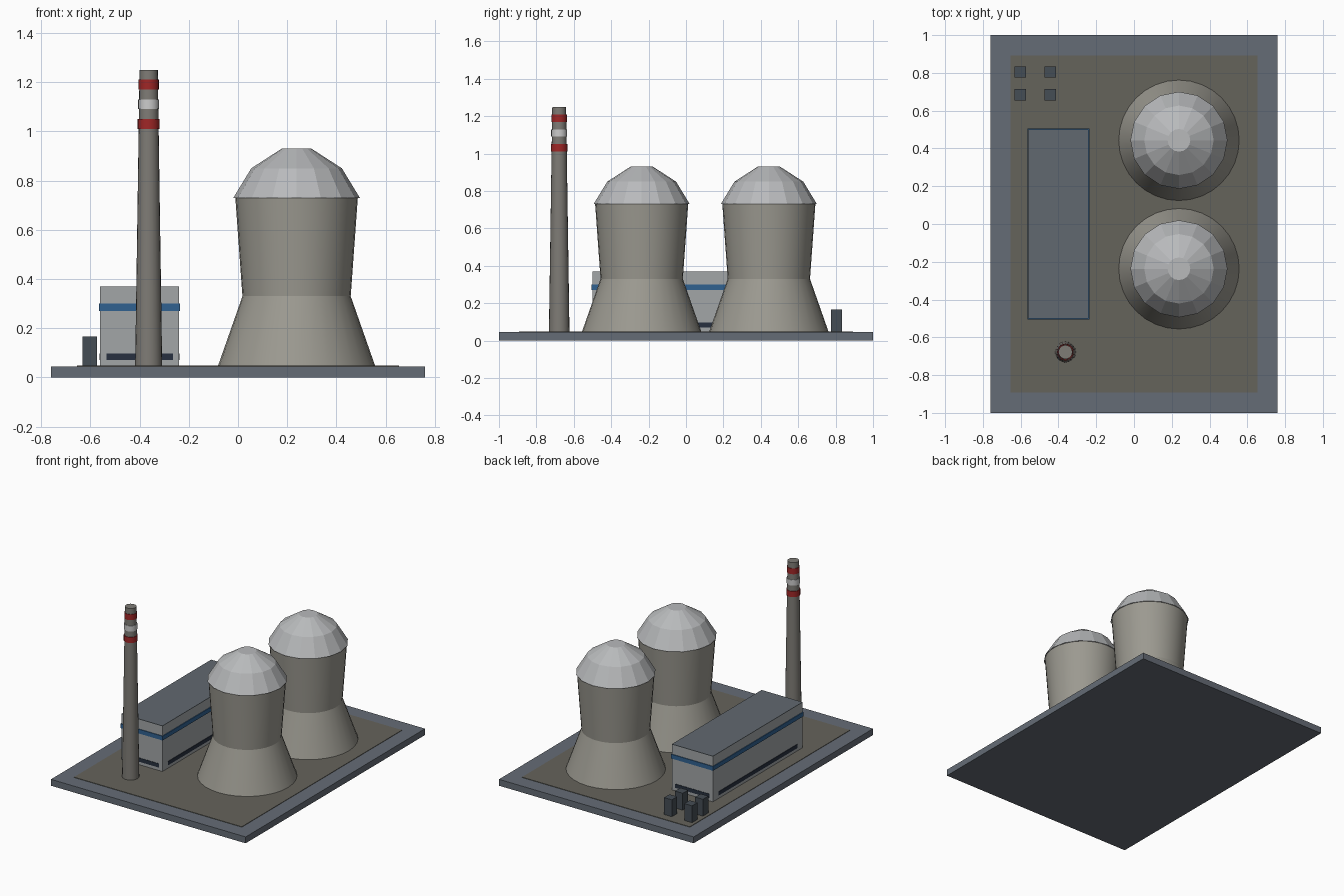
import bpy, math

if "Cube" in bpy.data.objects:
    bpy.data.objects.remove(bpy.data.objects["Cube"])


def material(name, rgb):
    m = bpy.data.materials.new(name)
    m.diffuse_color = (*rgb, 1)
    m.use_nodes = True
    m.node_tree.nodes["Principled BSDF"].inputs["Base Color"].default_value = m.diffuse_color
    return m


SLATE = material("slate", (0.13, 0.15, 0.18))
PAD = material("pad", (0.13, 0.125, 0.105))
CONCRETE = material("concrete", (0.33, 0.32, 0.28))
CHIMNEY = material("chimney", (0.21, 0.20, 0.18))
DOME = material("dome", (0.48, 0.49, 0.50))
WALL = material("wall", (0.36, 0.38, 0.39))
ROOF = material("roof", (0.12, 0.14, 0.16))
BLUE = material("blue", (0.03, 0.12, 0.28))
GLASS = material("glass", (0.02, 0.03, 0.05))
STEEL = material("steel", (0.06, 0.075, 0.09))
RED = material("red", (0.35, 0.02, 0.02))
WHITE = material("white", (0.55, 0.55, 0.55))


def make(name, verts, faces, mat, loc=(0, 0, 0)):
    me = bpy.data.meshes.new(name)
    me.from_pydata(verts, [], faces)
    me.materials.append(mat)
    ob = bpy.data.objects.new(name, me)
    ob.location = loc
    bpy.context.collection.objects.link(ob)
    return ob


def box(name, x, y, z, mat):
    """Box from (min, max) pairs."""
    v = [(a, b, c) for a in x for b in y for c in z]
    f = [(0, 1, 3, 2), (4, 6, 7, 5), (0, 4, 5, 1),
         (2, 3, 7, 6), (0, 2, 6, 4), (1, 5, 7, 3)]
    return make(name, v, f, mat)


def lathe(name, profile, n, x, y, mat, smooth=True):
    """Closed solid turned from (radius, z) points, bottom to top."""
    v = [(r * math.cos(2 * math.pi * i / n), r * math.sin(2 * math.pi * i / n), z)
         for r, z in profile for i in range(n)]
    f = [(k * n + i, k * n + (i + 1) % n, (k + 1) * n + (i + 1) % n, (k + 1) * n + i)
         for k in range(len(profile) - 1) for i in range(n)]
    f += [tuple(reversed(range(n))), tuple(range(len(v) - n, len(v)))]
    ob = make(name, v, f, mat, (x, y, 0))
    if smooth:
        bpy.ops.object.select_all(action='DESELECT')
        ob.select_set(True)
        bpy.context.view_layer.objects.active = ob
        bpy.ops.object.shade_smooth_by_angle(angle=math.radians(25))
    return ob


G = 0.045  # ground level on top of the base

# Base and yard
box("base_slab", (-0.76, 0.76), (-1, 1), (0, G), SLATE)
box("yard_pad", (-0.655, 0.655), (-0.893, 0.893), (G - 0.01, G + 0.003), PAD)

# Cooling towers with faceted domes
for tag, y in (("front", -0.237), ("back", 0.443)):
    lathe(f"{tag}_tower_skirt", [(0.32, G), (0.22, 0.33)], 32, 0.238, y, CONCRETE)
    lathe(f"{tag}_tower_shaft", [(0.22, 0.33), (0.249, 0.732)], 32, 0.238, y, CONCRETE)
    lathe(f"{tag}_tower_dome", [(0.257, 0.73), (0.184, 0.85), (0.06, 0.93)],
          16, 0.238, y, DOME, False)

# Turbine hall with blue stripe and window strips
box("hall", (-0.56, -0.24), (-0.5, 0.5), (G, 0.367), WALL)
box("hall_roof", (-0.56, -0.24), (-0.5, 0.5), (0.367, 0.37), ROOF)
box("hall_stripe", (-0.565, -0.235), (-0.505, 0.505), (0.27, 0.3), BLUE)
box("hall_end_windows", (-0.535, -0.265), (-0.503, 0.503), (0.07, 0.097), GLASS)
box("hall_side_windows", (-0.563, -0.237), (-0.44, 0.44), (0.07, 0.097), GLASS)

# Striped chimney
CX, CY = -0.363, -0.678
lathe("chimney", [(0.055, G), (0.037, 1.25)], 20, CX, CY, CHIMNEY)
for tag, z, r, mat in (("lower", 1.01, 0.0445, RED), ("middle", 1.09, 0.0425, WHITE),
                       ("upper", 1.17, 0.041, RED)):
    lathe(f"chimney_{tag}_band", [(r, z), (r, z + 0.04)], 20, CX, CY, mat)

# Four transformer cabinets
for i, x in enumerate((-0.602, -0.444)):
    for j, y in enumerate((0.684, 0.805)):
        box(f"cabinet_{i}_{j}", (x - 0.03, x + 0.03), (y - 0.03, y + 0.03), (G, 0.167), STEEL)
